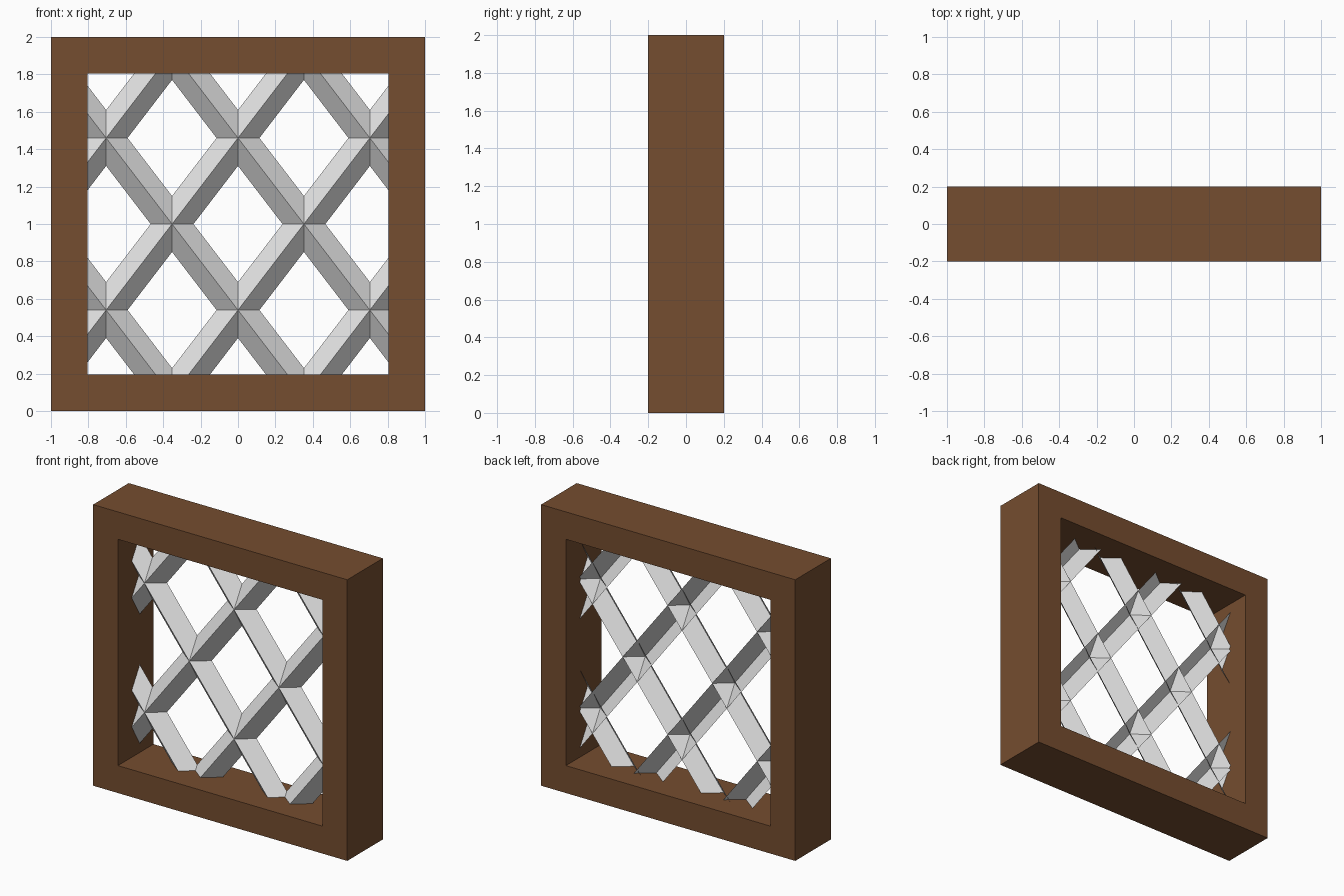
import bpy, bmesh
from mathutils import Vector

if "Cube" in bpy.data.objects:
    bpy.data.objects.remove(bpy.data.objects["Cube"])


def material(name, rgb):
    m = bpy.data.materials.new(name)
    m.diffuse_color = (*rgb, 1)
    m.use_nodes = True
    m.node_tree.nodes["Principled BSDF"].inputs["Base Color"].default_value = m.diffuse_color
    return m


def add_object(name, bm, mat):
    me = bpy.data.meshes.new(name)
    bm.to_mesh(me)
    bm.free()
    me.materials.append(mat)
    ob = bpy.data.objects.new(name, me)
    bpy.context.collection.objects.link(ob)
    return ob


wood = material("brown wood", (0.178, 0.074, 0.029))
metal = material("light grey metal", (0.77, 0.77, 0.77))

# Window frame: square ring extruded through its depth
bm = bmesh.new()
rings = []
for y in (-0.2, 0.2):
    for half in (1.0, 0.805):
        rings.append([bm.verts.new((sx * half, y, 1 + sz * half))
                      for sx, sz in ((-1, -1), (1, -1), (1, 1), (-1, 1))])
front_out, front_in, back_out, back_in = rings
for a, b in ((front_out, front_in), (front_in, back_in),
             (back_in, back_out), (back_out, front_out)):
    for i in range(4):
        j = (i + 1) % 4
        bm.faces.new((a[i], a[j], b[j], b[i]))
bmesh.ops.recalc_face_normals(bm, faces=bm.faces)
add_object("window_frame", bm, wood)

# Lattice: crossing V-shaped strips, ridge to the front and open at the back
HALF_W, RIDGE_Y, EDGE_Y = 0.091, -0.045, 0.045
bm = bmesh.new()
for side in (-1, 1):
    along = Vector((0.3525 * side, 0, 0.46)).normalized()
    across = Vector((along.z, 0, -along.x))
    for k in range(-1, 3):
        mid = Vector((0, 0, 0.54 + 0.92 * k))
        rows = []
        for off, y in ((-HALF_W, EDGE_Y), (0, RIDGE_Y), (HALF_W, EDGE_Y)):
            p = mid + across * off + Vector((0, y, 0))
            rows.append([bm.verts.new(p + along * t) for t in (-3, 3)])
        for r, s in zip(rows, rows[1:]):
            f = bm.faces.new((r[0], s[0], s[1], r[1]))
            f.normal_update()
            if f.normal.y > 0:
                f.normal_flip()

# Trim the strips to the frame opening
for n in ((1, 0, 0), (-1, 0, 0), (0, 0, 1), (0, 0, -1)):
    n = Vector(n)
    bmesh.ops.bisect_plane(bm, geom=bm.verts[:] + bm.edges[:] + bm.faces[:],
                           plane_co=Vector((0, 0, 1)) + n * 0.805,
                           plane_no=n, clear_outer=True)
add_object("lattice_bars", bm, metal)
